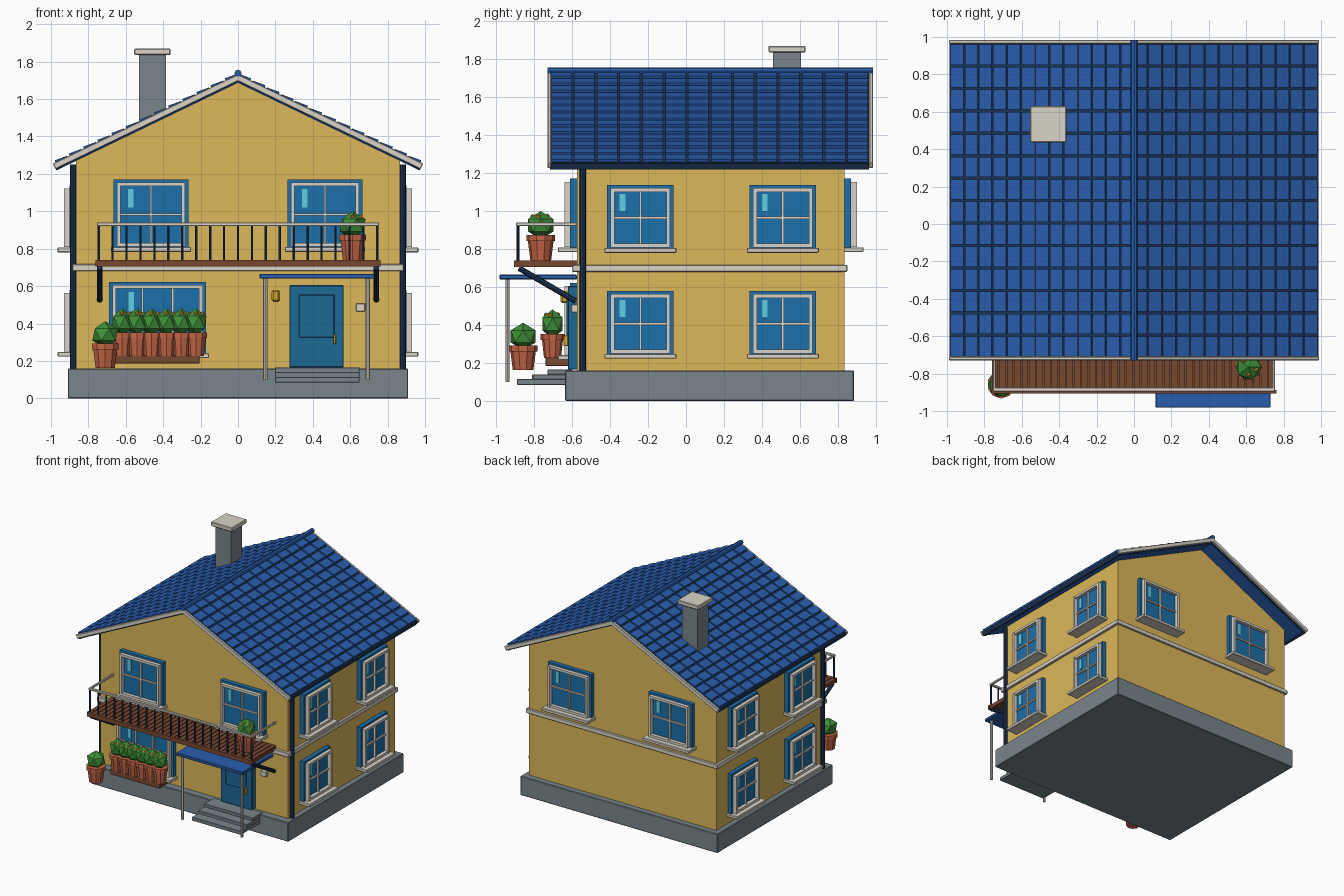
import bpy, bmesh
from math import atan2, pi, hypot
from mathutils import Matrix, Vector

if "Cube" in bpy.data.objects:
    bpy.data.objects.remove(bpy.data.objects["Cube"])


def mat(name, r, g, b):
    m = bpy.data.materials.new(name)
    m.diffuse_color = (r, g, b, 1)
    m.use_nodes = True
    m.node_tree.nodes["Principled BSDF"].inputs["Base Color"].default_value = m.diffuse_color
    return m


WALL = mat("ochre", 0.72, 0.48, 0.10)
ROOF = mat("roof_blue", 0.022, 0.11, 0.42)
NAVY = mat("navy", 0.012, 0.035, 0.09)
GLASS = mat("window_blue", 0.012, 0.16, 0.40)
GLARE = mat("glare", 0.12, 0.62, 0.75)
WHITE = mat("cream", 0.70, 0.66, 0.58)
STONE = mat("stone", 0.19, 0.235, 0.26)
WOOD = mat("wood", 0.19, 0.065, 0.03)
CLAY = mat("clay", 0.55, 0.13, 0.06)
LEAF = mat("leaf", 0.05, 0.28, 0.04)
BLOOM = mat("bloom", 0.9, 0.35, 0.03)
GOLD = mat("brass", 0.65, 0.38, 0.03)
DOOR = mat("door_blue", 0.012, 0.14, 0.30)


def finish(name, bm, material):
    bmesh.ops.recalc_face_normals(bm, faces=bm.faces)
    me = bpy.data.meshes.new(name)
    bm.to_mesh(me)
    bm.free()
    me.materials.append(material)
    ob = bpy.data.objects.new(name, me)
    bpy.context.collection.objects.link(ob)
    return ob


def boxes(name, material, items, xf=Matrix(), bevel=0):
    """One object from boxes given as (x0, x1, y0, y1, z0, z1)."""
    bm = bmesh.new()
    for x0, x1, y0, y1, z0, z1 in items:
        m = Matrix.Translation(((x0 + x1) / 2, (y0 + y1) / 2, (z0 + z1) / 2))
        m = m @ Matrix.Diagonal((x1 - x0, y1 - y0, z1 - z0, 1))
        bmesh.ops.create_cube(bm, size=1, matrix=xf @ m)
    ob = finish(name, bm, material)
    if bevel:
        b = ob.modifiers.new("bevel", "BEVEL")
        b.width, b.segments = bevel, 1
    return ob


def rods(name, material, items, r, sides=8):
    """One object from straight rods between pairs of points."""
    bm = bmesh.new()
    for a, b in items:
        a, b = Vector(a), Vector(b)
        d = b - a
        m = Matrix.Translation((a + b) / 2) @ d.to_track_quat("Z", "Y").to_matrix().to_4x4()
        bmesh.ops.create_cone(bm, cap_ends=True, segments=sides, radius1=r, radius2=r,
                              depth=d.length, matrix=m)
    return finish(name, bm, material)


# Foundation, walls, belt course
boxes("foundation", STONE, [(-.91, .91, -.637, .885, 0, .16)], bevel=.005)
boxes("walls", WALL, [(-.865, .865, -.575, .835, .16, 1.29)])
boxes("belt_course", WHITE, [(-.885, .885, -.598, .85, .68, .717)], bevel=.004)

# Gable prism
bm = bmesh.new()
f = bm.faces.new([bm.verts.new(p) for p in ((-.865, -.575, 1.29), (.865, -.575, 1.29), (0, -.575, 1.70))])
ext = bmesh.ops.extrude_face_region(bm, geom=[f])["geom"]
bmesh.ops.translate(bm, verts=[v for v in ext if isinstance(v, bmesh.types.BMVert)], vec=(0, 1.41, 0))
bm.faces.new(list(f.verts)) if not f.is_valid else None
finish("gable", bm, WALL)

# Roof slopes: slab, separate tiles, barge boards, eave fascia
Y0, Y1, ROWS, COLS = -.715, .965, 13, 14
L = hypot(.985, .475)
for s, side in ((1, "right"), (-1, "left")):
    slope = Matrix.Translation((0, 0, 1.742)) @ Matrix.Rotation(s * atan2(.475, .985), 4, "Y")
    span = lambda a, b: (min(s * a, s * b), max(s * a, s * b))
    boxes("roof_slab_" + side, NAVY, [(*span(0, L), Y0, Y1, -.045, -.012)], slope)
    boxes("roof_deck_" + side, ROOF, [(*span(0, L - .02), Y0 + .01, Y1 - .01, -.05, -.044)], slope)
    bm = bmesh.new()
    du, dv = L / ROWS, (Y1 - Y0) / COLS
    for i in range(ROWS):
        for j in range(COLS):
            m = Matrix.Translation((s * (i + .5) * du, Y0 + (j + .5) * dv, -.008))
            m = m @ Matrix.Rotation(-s * .10, 4, "Y") @ Matrix.Diagonal((du - .012, dv - .012, .014, 1))
            bmesh.ops.create_cube(bm, size=1, matrix=slope @ m)
    finish("roof_tiles_" + side, bm, ROOF)
    boxes("barge_boards_" + side, WHITE,
          [(*span(0, L + .01), y - .01, y + .01, -.042, -.008) for y in (Y0 - .004, Y1 + .01)], slope, .004)
    boxes("eave_fascia_" + side, NAVY, [(*span(L - .025, L + .008), Y0, Y1, -.05, -.015)], slope)
    rods("downspout_" + side, NAVY, [((s * .882, -.543, .16), (s * .882, -.543, 1.25))], .017)
rods("ridge_cap", ROOF, [((0, -.73, 1.738), (0, .985, 1.738))], .019)

# Chimney
boxes("chimney", STONE, [(-.53, -.385, .458, .605, 1.42, 1.84)])
boxes("chimney_cap", WHITE, [(-.555, -.36, .435, .63, 1.835, 1.87)], bevel=.005)


# Windows: local front is -y, wall surface at y = 0
def window(name, loc, turn, w, h, panes=2):
    xf = Matrix.Translation(loc) @ Matrix.Rotation(turn, 4, "Z")
    a, b, t = w / 2 - .018, h / 2 - .016, .02
    boxes(name + "_surround", GLASS, [(-w / 2, w / 2, -.035, .01, -h / 2, h / 2)], xf)
    frame = [(-a, -a + t, -.066, -.03, -b, b), (a - t, a, -.066, -.03, -b, b),
             (-a, a, -.064, -.03, b - t, b), (-a, a, -.064, -.03, -b, -b + t)]
    for k in range(1, panes):
        x = -a + 2 * a * k / panes
        frame.append((x - .006, x + .006, -.05, -.03, -b, b))
    frame.append((-a, a, -.048, -.03, -.006, .006))
    boxes(name + "_frame", WHITE, frame, xf)
    boxes(name + "_sill", WHITE, [(-w / 2 - .015, w / 2 + .015, -.1, .01, -h / 2 - .012, -h / 2 + .014)], xf, .004)
    boxes(name + "_glare", GLARE, [(-.27 * w - .015, -.27 * w + .015, -.04, -.03, .1 * h, .36 * h)], xf)


for s, side in ((1, "right"), (-1, "left")):
    window("front_window_" + side, (s * .465, -.575, .983), 0, .40, .375)
    window("back_window_" + side, (s * .465, .835, .983), pi, .40, .375)
    for y, place in ((-.24, "front"), (.51, "back")):
        for z, floor in ((.965, "upper"), (.407, "lower")):
            window(f"{side}_{floor}_{place}_window", (s * .865, y, z), s * pi / 2, .35, .345)
window("wide_front_window", (-.43, -.575, .425), 0, .52, .395, 3)

# Door, steps, lamp, letter box
boxes("door", DOOR, [(.275, .565, -.622, -.57, .165, .605)], bevel=.004)
boxes("door_panel", DOOR, [(.325, .515, -.63, -.615, .325, .555)], bevel=.004)
boxes("door_handle", GOLD, [(.511, .525, -.645, -.62, .29, .345)], bevel=.003)
boxes("wall_lamp", GOLD, [(.18, .225, -.66, -.57, .515, .58)], bevel=.01)
boxes("letter_box", WHITE, [(.63, .68, -.605, -.57, .465, .508)], bevel=.003)
for i in range(3):
    boxes(f"step_{i + 1}", STONE, [(.197, .65, -.89 + .08 * i, -.6, .085 + .027 * i, .115 + .025 * i)], bevel=.003)

# Porch canopy
boxes("canopy", ROOF, [(.115, .73, -.982, -.575, .64, .665)], bevel=.004)
rods("canopy_posts", WHITE, [((x, -.94, .1), (x, -.94, .645)) for x in (.146, .694)], .011)

# Balcony: planks, edge beams, brackets, railing
N = 38
step = 1.52 / N
boxes("balcony_planks", WOOD, [(-.76 + i * step, -.76 + (i + 1) * step - .007, -.893, -.575, .722, .74)
                               for i in range(N)])
boxes("balcony_beams", WOOD, [(-.762, .762, -.905, -.887, .705, .74), (-.755, .755, -.89, -.575, .706, .727)])
rods("balcony_brackets", NAVY, [((x, -.88, .70), (x, -.58, .525)) for x in (-.74, .74)], .015)
rods("balusters", NAVY, [((-.745 + 1.49 * i / 20, -.885, .735), (-.745 + 1.49 * i / 20, -.885, .93))
                         for i in range(21)], .007, 6)
boxes("balcony_handrail", WHITE, [(-.755, .755, -.895, -.875, .922, .94)]
      + [(x - .008, x + .008, -.885, -.575, .922, .94) for x in (-.747, .747)], bevel=.003)


# Potted plants
def plant(name, x, y, z, r, h, top, blooms):
    bm = bmesh.new()
    for r1, r2, z0, z1 in ((r * .72, r * .9, 0, h * .8), (r, r, h * .76, h)):
        bmesh.ops.create_cone(bm, cap_ends=True, segments=10, radius1=r1, radius2=r2, depth=z1 - z0,
                              matrix=Matrix.Translation((x, y, z + (z0 + z1) / 2)))
    finish(name + "_pot", bm, CLAY)
    low = z + h * .82
    c, half = (low + top) / 2, (top - low) / 2
    bm = bmesh.new()
    bmesh.ops.create_icosphere(bm, subdivisions=1, radius=1,
                               matrix=Matrix.Translation((x, y, c)) @ Matrix.Diagonal((r * 1.02, r * 1.02, half, 1)))
    finish(name + "_leaves", bm, LEAF)
    if blooms:
        bm = bmesh.new()
        for dx, dy, dz in ((0, -.55, .62), (.55, -.2, .6), (-.3, .45, .65)):
            bmesh.ops.create_icosphere(bm, subdivisions=1, radius=.013,
                                       matrix=Matrix.Translation((x + dx * r, y + dy * r, c + dz * half)))
        finish(name + "_flowers", bm, BLOOM)


plant("standing_plant", -.71, -.858, .162, .075, .13, .412, False)
plant("balcony_plant", .613, -.765, .74, .076, .135, 1.0, True)
for i in range(6):
    plant(f"window_plant_{i + 1}", -.62 + .079 * i, -.703, .225, .062, .128, .482, True)
boxes("plant_shelf", WOOD, [(-.66, -.205, -.74, -.57, .185, .228)], bevel=.003)
